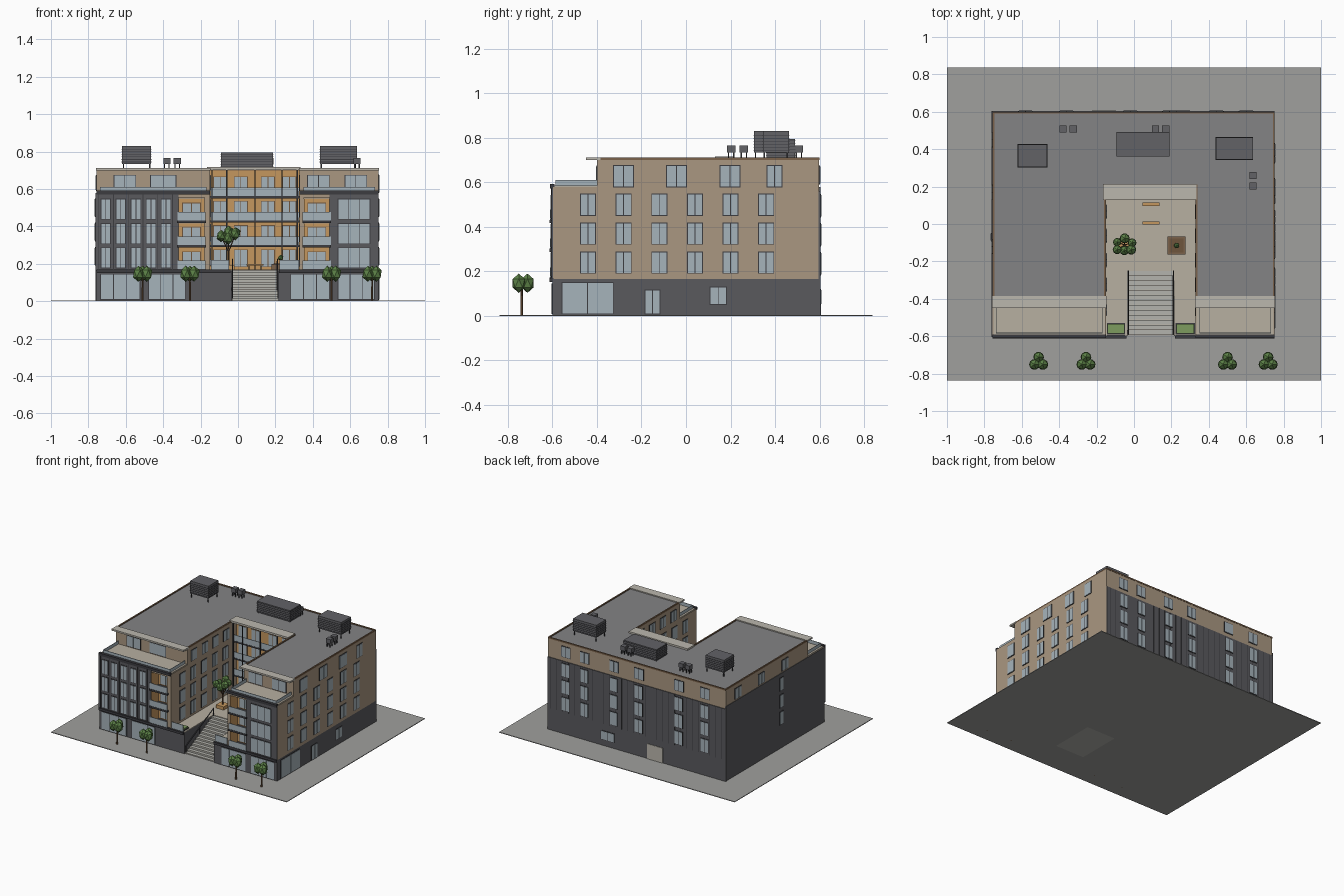
import bpy, bmesh, math
from mathutils import Matrix, Vector

if "Cube" in bpy.data.objects:
    bpy.data.objects.remove(bpy.data.objects["Cube"])

COL = dict(tan=(168, 150, 128), dark=(90, 90, 94), trim=(62, 62, 66), glass=(165, 178, 186), wood=(196, 150, 95),
           ground=(158, 158, 156), roof=(130, 130, 132), pale=(186, 182, 172), paving=(182, 174, 160),
           step=(178, 178, 172), green=(125, 155, 95), leaf=(92, 128, 72), bark=(110, 85, 62), rim=(122, 98, 76),
           plant=(98, 98, 102))
MATS, PARTS = {}, {}
for k, c in COL.items():
    MATS[k] = bpy.data.materials.new(k)
    MATS[k].diffuse_color = [(v / 255) ** 2.2 for v in c] + [1]


def part(name, mat):
    return PARTS.setdefault(name, (bmesh.new(), mat))[0]


def box(name, mat, x0, x1, y0, y1, z0, z1):
    size = Matrix.Diagonal((x1 - x0, y1 - y0, z1 - z0, 1))
    mid = Matrix.Translation(((x0 + x1) / 2, (y0 + y1) / 2, (z0 + z1) / 2))
    bmesh.ops.create_cube(part(name, mat), size=1, matrix=mid @ size)


def rod(name, mat, a, b, r, sides=6):
    a, b = Vector(a), Vector(b)
    d = b - a
    m = Matrix.Translation((a + b) / 2) @ d.to_track_quat('Z', 'Y').to_matrix().to_4x4()
    bmesh.ops.create_cone(part(name, mat), cap_ends=True, segments=sides, radius1=r, radius2=r * .8,
                          depth=d.length, matrix=m)


def blob(name, x, y, z, r, zs=1.0):
    bmesh.ops.create_icosphere(part(name, 'leaf'), subdivisions=1, radius=r,
                               matrix=Matrix.Translation((x, y, z)) @ Matrix.Diagonal((1, 1, zs, 1)))


def panel(name, mat, axis, plane, out, u0, u1, z0, z1, d):
    """Thin slab standing d proud of a wall plane facing +/- x or y."""
    a, b = sorted((plane - out * .002, plane + out * d))
    if axis == 'x':
        box(name, mat, a, b, u0, u1, z0, z1)
    else:
        box(name, mat, u0, u1, a, b, z0, z1)


def window(axis, plane, out, u, w, z0, z1, panes=2, group='windows', frame='trim'):
    u0, g = u - w / 2, .004
    panel(group + '_frames', frame, axis, plane, out, u0, u0 + w, z0, z1, .003)
    pw = (w - g) / panes
    for i in range(panes):
        panel(group + '_glass', 'glass', axis, plane, out, u0 + g + i * pw, u0 + (i + 1) * pw,
              z0 + g, z1 - g, .005)


XL, XR, CL, CR = -.757, .752, -.15, .33          # building sides, courtyard sides
FLOORS = (.172, .302, .432)

box('ground_slab', 'ground', -1, 1, -.838, .838, 0, .005)

# podium around the stair well, with courtyard paving on top
for x0, x1, y0 in ((XL, -.035, -.6), (.215, XR, -.6), (-.035, .215, -.25)):
    box('podium', 'dark', x0, x1, y0, .598, .005, .165)
box('courtyard_paving', 'paving', CL, -.035, -.597, .2, .165, .17)
box('courtyard_paving', 'paving', .215, CR, -.597, .2, .165, .17)
box('courtyard_paving', 'paving', -.035, .215, -.25, .2, .165, .17)
for x0, x1 in ((XL, -.04), (.22, XR)):
    box('podium_cornice', 'trim', x0, x1, -.612, -.595, .152, .17)

# entrance steps and rails
N = 13
for i in range(N):
    y = -.592 + i * .342 / N
    box('entrance_steps', 'step', -.033, .213, y, -.25, i * .165 / N, (i + 1) * .165 / N)
    box('step_nosings', 'pale', -.033, .213, y - .002, y + .004, (i + 1) * .165 / N - .004, (i + 1) * .165 / N + .001)
for x in (-.03, .21):
    rod('stair_rails', 'trim', (x, -.59, .06), (x, -.25, .225), .004)
    for t in (0, .5, 1):
        y, z = -.588 + t * .335, .062 + t * .162
        rod('stair_rails', 'trim', (x, y, z - .06), (x, y, z), .003)

# upper masses: wings with recessed balcony bays, back bar, set-back top floor
BAYS = ((XL, CL, -.318, -.18), (CR, XR, .352, .49))
for x0, x1, b0, b1 in BAYS:
    box('wing_walls', 'tan', x0, x1, -.51, .598, .165, .58)
    box('wing_walls', 'tan', x0, b0, -.597, -.51, .165, .58)
    box('wing_walls', 'tan', b1, x1, -.597, -.51, .165, .58)
    box('wing_walls', 'tan', b0, b1, -.597, -.51, .555, .58)
    box('top_floor_walls', 'tan', x0, x1, -.4, .598, .58, .7)
    box('roof_deck', 'roof', x0 + .01, x1 - .01, -.39, .59, .7, .704)
    box('terrace_floor', 'paving', x0 + .005, x1 - .005, -.59, -.4, .58, .585)
    box('terrace_cornice', 'trim', x0, x1, -.61, -.59, .572, .592)
    box('terrace_rail_glass', 'glass', x0 + .02, x1 - .02, -.585, -.581, .585, .61)
    for x in (x0 + .02, x1 - .022):
        box('terrace_rail_glass', 'glass', x, x + .003, -.585, -.4, .585, .61)
    box('roof_canopy', 'pale', x0 - .003, x1 + .003, -.45, -.385, .7, .712)
    box('parapet', 'rim', x0, x1, -.4, -.39, .7, .711)
    for z in FLOORS:                              # balconies
        box('balcony_slabs', 'trim', b0 - .008, b1 + .008, -.612, -.51, z - .014, z)
        box('balcony_glass', 'glass', b0 - .006, b1 + .006, -.61, -.606, z, z + .045)
        box('balcony_lining', 'wood', b0, b1, -.513, -.507, z, z + .115)
        box('balcony_lining', 'wood', b0 - .001, b0 + .003, -.597, -.51, z, z + .115)
        box('balcony_lining', 'wood', b1 - .003, b1 + .001, -.597, -.51, z, z + .115)
        window('y', -.513, -1, (b0 + b1) / 2, .1, z + .005, z + .095, 2, 'balcony_doors', 'bark')
box('back_bar_walls', 'tan', CL, CR, .2, .598, .165, .7)
box('roof_deck', 'roof', CL - .01, CR + .01, .21, .59, .7, .704)
for x0, x1, y0, y1 in ((XL, XR, .59, .6), (XL, XL + .01, -.4, .6), (XR - .01, XR, -.4, .6),
                       (CL - .01, CL, -.4, .21), (CR, CR + .01, -.4, .21), (CL, CR, .2, .21)):
    box('parapet', 'rim', x0, x1, y0, y1, .7, .711)

# dark cladding on front, left side and back, with fine seams
for u0, u1 in ((XL, -.318), (.49, XR)):
    panel('dark_cladding', 'dark', 'y', -.597, -1, u0, u1, .165, .575, .006)
panel('dark_cladding', 'dark', 'x', XL, -1, -.603, .603, .165, .58, .004)
panel('dark_cladding', 'dark', 'y', .598, 1, XL - .004, XR, .005, .56, .005)
for i in range(30):
    x = XL + .03 + i * .05
    panel('cladding_seams', 'trim', 'y', .603, 1, x, x + .003, .17, .558, .001)
for i in range(6):
    x = -.747 + i * .079
    if i < 6:
        panel('cladding_seams', 'trim', 'y', -.603, -1, x, x + .004, .17, .572, .003)

# front windows
for z in FLOORS:
    for i in range(5):
        window('y', -.603, -1, -.707 + i * .0805, .055, z + .004, z + .116)
    window('y', -.603, -1, .62, .175, z + .004, z + .116, 3)
for u, w in ((-.63, .215), (-.38, .2), (.385, .21), (.632, .2)):
    window('y', -.6, -1, u, w, .008, .146, 3, 'shopfronts')
for u, w in ((-.605, .12), (-.4, .14), (.43, .12), (.63, .12)):
    window('y', -.4, -1, u, w, .59, .675, 2)

# right side windows
for z in FLOORS:
    for i in range(6):
        window('x', XR, 1, -.44 + i * .16, .072, z + .018, z + .118)
for u, w in ((-.28, .094), (-.042, .094), (.198, .094), (.397, .072)):
    window('x', XR, 1, u, w, .578, .678)
window('x', XR, 1, -.442, .235, .008, .152, 2, 'shopfronts')
window('x', XR, 1, -.15, .072, .006, .118, 2)
window('x', XR, 1, .145, .078, .05, .132, 2)

# left side windows
for z in FLOORS:
    window('x', XL - .004, -1, -.07, .045, z + .018, z + .118, 1)
for u in (.45, .17, -.12):
    window('x', XL, -1, u, .08, .59, .675)

# back windows, service door
for u in (.6, .44, .19, -.02, -.36, -.58):
    for z in FLOORS:
        window('y', .603, 1, u, .07, z + .01, z + .115)
    window('y', .598, 1, u, .08, .59, .675)
window('y', .603, 1, .24, .12, .05, .12, 2)
panel('service_door', 'pale', 'y', .603, 1, -.225, -.095, .005, .12, .004)

# courtyard side windows
for plane, out in ((CL, 1), (CR, -1)):
    for i in range(5):
        u = -.46 + i * .13
        for z in FLOORS:
            window('x', plane, out, u, .065, z + .015, z + .115)
        if i:
            window('x', plane, out, u + .01, .07, .59, .675)

# courtyard gallery: wood lining, windows, balconies, posts, canopy
panel('gallery_lining', 'wood', 'y', .2, -1, CL, CR, .17, .7, .004)
for z in FLOORS + (.562,):
    for u in (-.095, .015, .16, .275):
        window('y', .196, -1, u, .075, z + .01, z + .105, 2, 'gallery', 'bark')
    if z > .2:
        box('gallery_slabs', 'trim', CL, CR, .145, .2, z - .012, z)
        box('gallery_glass', 'glass', CL + .004, CR - .004, .146, .15, z, z + .045)
for x in (-.14, -.06, .09, .235, .317):
    box('gallery_posts', 'trim', x - .003, x + .003, .137, .145, .17, .705)
box('gallery_canopy', 'pale', CL - .015, CR + .005, .13, .215, .703, .717)

# rooftop plant on feet, with louvre strips
def unit(name, x0, x1, y0, y1, z0, z1):
    box(name, 'plant', x0, x1, y0, y1, z0, z1)
    for x in (x0 + .004, x1 - .01):
        for y in (y0 + .004, y1 - .01):
            box(name + '_feet', 'trim', x, x + .006, y, y + .006, .7, z0)


for b in ((-.62, -.465, .305, .425, .735, .83), (-.092, .188, .362, .49, .71, .795),
          (.438, .635, .345, .462, .735, .83)):
    unit('roof_plant', *b)
    for i in range(6):
        z = b[4] + .008 + i * .0135
        box('plant_louvres', 'trim', b[0] - .002, b[1] + .002, b[2] - .002, b[3] + .002, z, z + .003)
for x, y in ((-.38, .507), (-.325, .507), (.115, .507), (.17, .507), (.636, .26), (.636, .203)):
    unit('roof_fans', x - .019, x + .019, y - .019, y + .019, .733, .765)

# courtyard furniture: beds, rails, benches, planters
for x0, x1 in ((-.145, -.047), (.222, .325)):
    box('planting_beds', 'trim', x0, x1, -.59, -.53, .17, .178)
    box('bed_planting', 'green', x0 + .004, x1 - .004, -.586, -.534, .178, .187)
    box('courtyard_rail_glass', 'glass', x0, x1, -.597, -.593, .17, .22)
for y in (.105, .005):
    box('benches', 'wood', .045, .135, y - .009, y + .009, .19, .2)
    for x in (.055, .12):
        box('bench_legs', 'trim', x, x + .006, y - .007, y + .007, .17, .19)
box('square_planter', 'rim', .18, .275, -.163, -.068, .17, .2)
box('planter_soil', 'bark', .19, .265, -.153, -.078, .2, .203)
rod('shrub_stem', 'bark', (.228, -.115, .2), (.228, -.115, .23), .004)
blob('shrub', .228, -.115, .232, .016)
box('tree_planter', 'wood', -.085, -.02, -.145, -.08, .17, .195)

# street trees: trunk and three leaf blobs
for x in (-.51, -.257, .5, .717):
    rod('tree_trunks', 'bark', (x, -.738, 0), (x, -.738, .13), .006)
    for k in range(3):
        a = math.pi / 2 + k * math.tau / 3
        blob('tree_crowns', x + .026 * math.cos(a), -.738 + .026 * math.sin(a), .147, .032, 1.35)

# courtyard tree with branches
rod('court_tree_trunk', 'bark', (-.05, -.112, .18), (-.05, -.112, .275), .006)
for dx, dy, z, r in ((-.04, -.025, .35, .027), (.035, -.025, .36, .03), (0, .035, .37, .03), (-.04, .015, .345, .025),
                     (.04, .012, .365, .026), (-.002, -.03, .335, .028)):
    rod('court_tree_trunk', 'bark', (-.05, -.112, .265), (-.05 + dx, -.112 + dy, z), .003, 5)
    blob('court_tree_crown', -.05 + dx, -.112 + dy, z, r, 1.15)

for name, (bm, mat) in PARTS.items():
    me = bpy.data.meshes.new(name)
    bm.to_mesh(me)
    bm.free()
    me.materials.append(MATS[mat])
    bpy.context.collection.objects.link(bpy.data.objects.new(name, me))

for m in bpy.data.materials:
    if m.users and not m.is_grease_pencil:
        m.use_nodes = True
        m.node_tree.nodes["Principled BSDF"].inputs["Base Color"].default_value = m.diffuse_color
